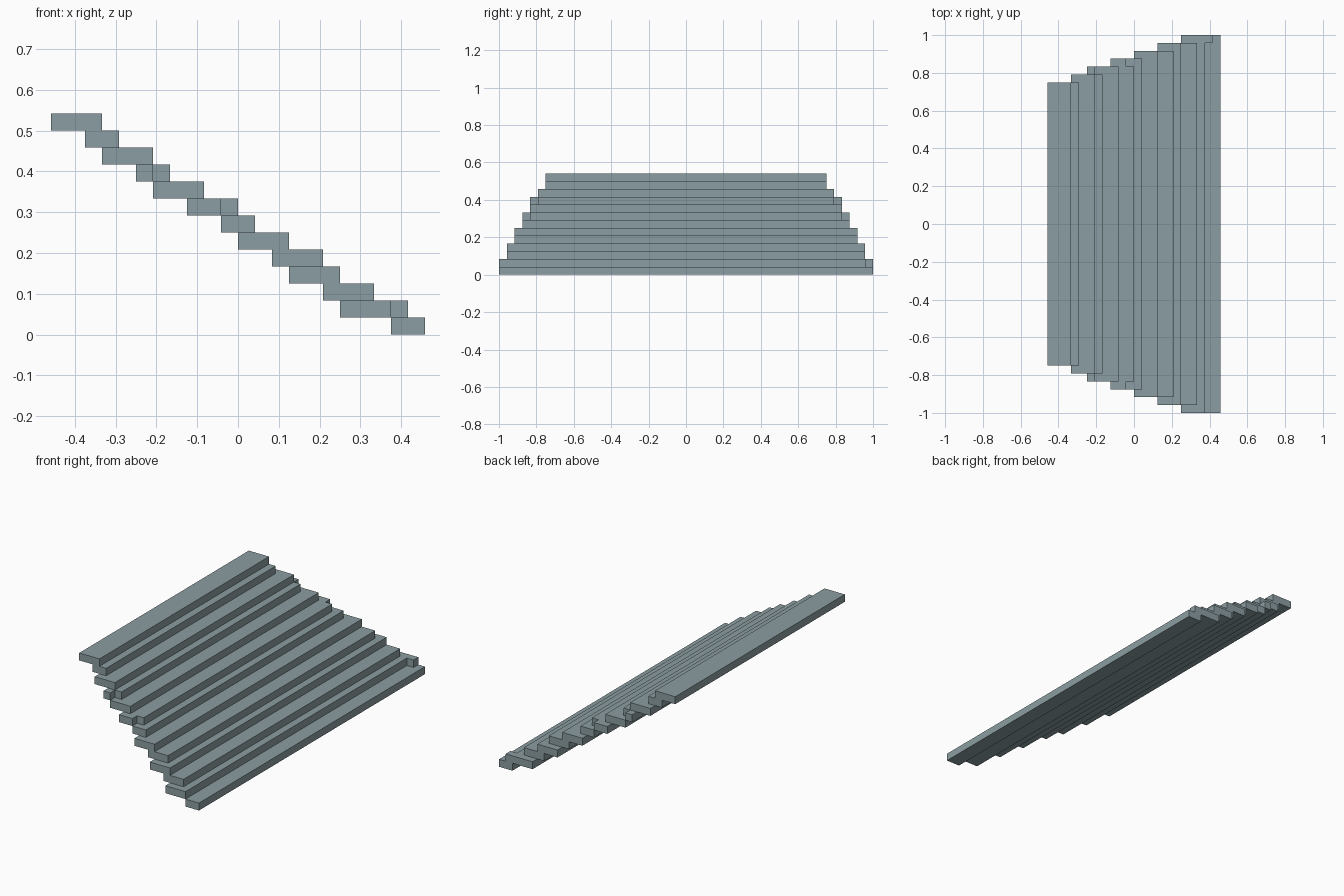
import bpy
import bmesh

if "Cube" in bpy.data.objects:
    bpy.data.objects.remove(bpy.data.objects["Cube"])

U = 1 / 24  # one step: the model is a stack of slabs on a regular grid

grey = bpy.data.materials.new("blue grey")
grey.diffuse_color = (0.26, 0.34, 0.36, 1)
grey.use_nodes = True
grey.node_tree.nodes["Principled BSDF"].inputs["Base Color"].default_value = grey.diffuse_color


def slab(name, level, x0, x1, y0, y1):
    """Box one step tall, given in grid units."""
    bm = bmesh.new()
    bmesh.ops.create_cube(bm, size=1)
    for v in bm.verts:
        v.co.x = (x1 if v.co.x > 0 else x0) * U
        v.co.y = (y1 if v.co.y > 0 else y0) * U
        v.co.z = (level + (v.co.z > 0)) * U
    mesh = bpy.data.meshes.new(name)
    bm.to_mesh(mesh)
    bm.free()
    mesh.materials.append(grey)
    bpy.context.collection.objects.link(bpy.data.objects.new(name, mesh))


# full-width slabs, bottom to top: x start, x end, half width
steps = [(9, 11, 24), (6, 9, 24), (5, 8, 23), (3, 6, 23), (2, 5, 22),
         (0, 3, 22), (-1, 1, 21), (-3, -1, 21), (-5, -2, 20), (-6, -5, 20),
         (-8, -5, 19), (-9, -7, 18), (-11, -8, 18)]
for level, (x0, x1, half) in enumerate(steps):
    slab(f"slope_step_{level + 1}", level, x0, x1, -half, half)

# narrower front strips on two of the steps
slab("middle_front_strip", 7, -1, 0, -20, 20)
slab("upper_front_strip", 9, -5, -4, -19, 19)

# small block at the back end of the second step
slab("corner_block", 1, 9, 10, 23, 24)
